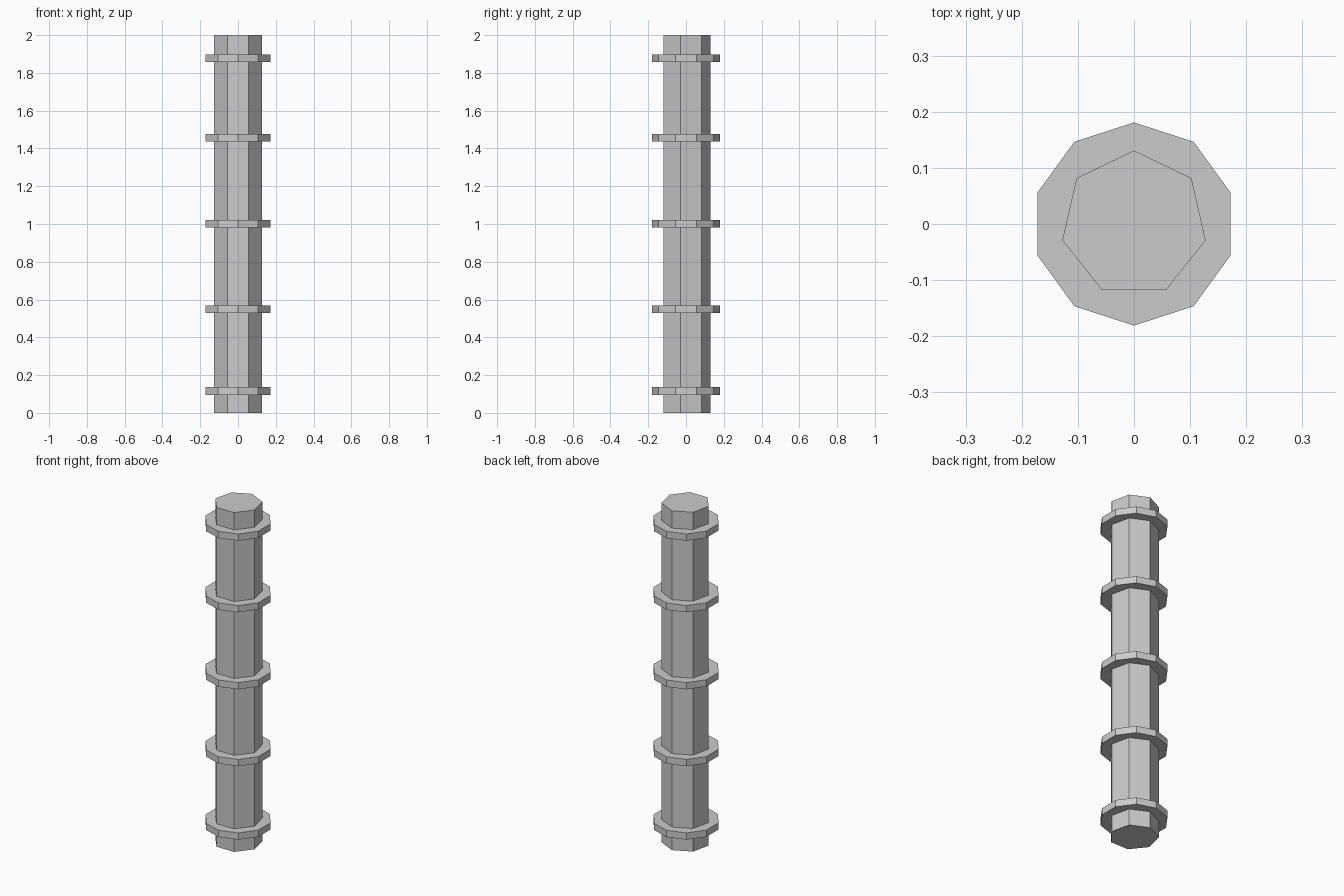
import bpy
from math import sin, cos, tau

if "Cube" in bpy.data.objects:
    bpy.data.objects.remove(bpy.data.objects["Cube"])


def prism(name, sides, radius, z0, z1):
    """Flat-sided upright prism with one corner pointing to +y."""
    ring = [(radius * sin(tau * i / sides), radius * cos(tau * i / sides)) for i in range(sides)]
    verts = [(x, y, z) for z in (z0, z1) for x, y in ring]
    faces = [tuple(range(sides)), tuple(reversed(range(sides, 2 * sides)))]
    for i in range(sides):
        j = (i + 1) % sides
        faces.append((j, i, i + sides, j + sides))
    mesh = bpy.data.meshes.new(name)
    mesh.from_pydata(verts, [], faces)
    obj = bpy.data.objects.new(name, mesh)
    bpy.context.collection.objects.link(obj)
    return obj


# Seven-sided shaft
prism("shaft", 7, 0.131, 0.0, 2.0)

# Ten-sided collars along the shaft
for n, z in enumerate((0.116, 0.549, 1.002, 1.456, 1.878)):
    prism(f"collar_{n + 1}", 10, 0.181, z - 0.02, z + 0.02)
